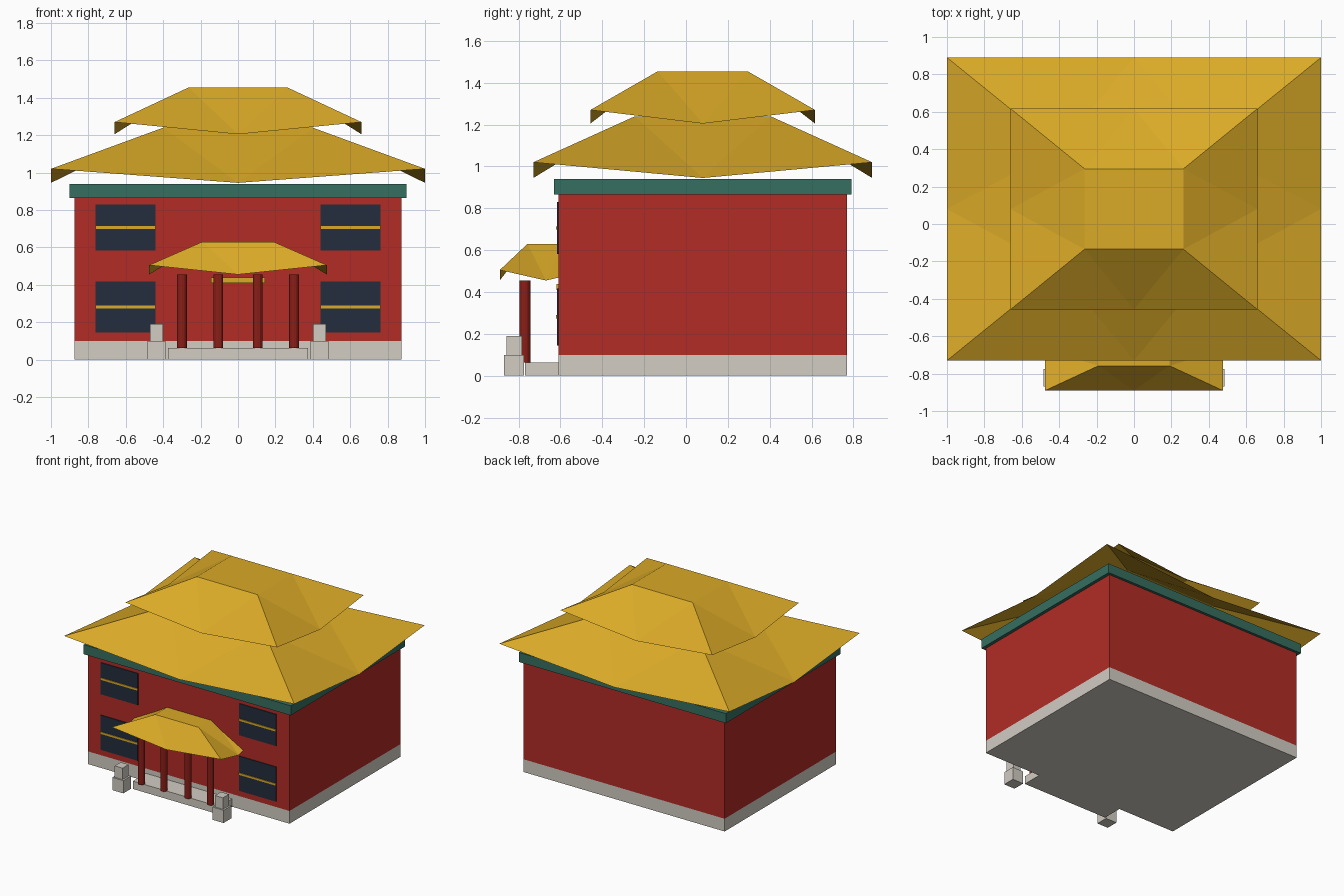
import bpy

cube = bpy.data.objects.get("Cube")
if cube:
    bpy.data.objects.remove(cube, do_unlink=True)


def material(name, rgb):
    m = bpy.data.materials.new(name)
    m.use_nodes = True
    col = (*rgb, 1)
    m.diffuse_color = col
    m.node_tree.nodes["Principled BSDF"].inputs["Base Color"].default_value = col
    return m


RED = material("wall red", (0.445, 0.025, 0.0185))
DARK_RED = material("column red", (0.262, 0.013, 0.009))
GOLD = material("roof gold", (0.70, 0.40, 0.02))
GREEN = material("beam green", (0.037, 0.156, 0.117))
STONE = material("pale stone", (0.645, 0.61, 0.55))
NAVY = material("window navy", (0.017, 0.027, 0.048))


def mesh_object(name, verts, faces, mat):
    me = bpy.data.meshes.new(name)
    me.from_pydata(verts, [], faces)
    me.materials.append(mat)
    ob = bpy.data.objects.new(name, me)
    bpy.context.collection.objects.link(ob)
    return ob


def box(name, x, y, z, mat):
    """Box from (min, max) ranges."""
    verts = [(a, b, c) for c in z for b in y for a in x]
    faces = [(0, 2, 3, 1), (4, 5, 7, 6), (0, 1, 5, 4),
             (1, 3, 7, 5), (3, 2, 6, 7), (2, 0, 4, 6)]
    return mesh_object(name, verts, faces, mat)


def hip_roof(name, cy, hx, hy, z_mid, z_corner, z_top):
    """Open hipped shell with raised corners and a flat top."""
    ring = [(-1, -1), (0, -1), (1, -1), (1, 0), (1, 1), (0, 1), (-1, 1), (-1, 0)]
    verts = [(u * hx, cy + v * hy, z_corner if u * v else z_mid) for u, v in ring]
    verts += [(u * hx * 0.4, cy + v * hy * 0.4, z_top) for u, v in ring[::2]]
    faces = [(8, 9, 10, 11)]
    for i in range(4):
        a, mid, b = 2 * i, 2 * i + 1, (2 * i + 2) % 8
        left, right = 8 + i, 8 + (i + 1) % 4
        faces += [(a, mid, left), (mid, right, left), (mid, b, right)]
    return mesh_object(name, verts, faces, GOLD)


# Main hall
FRONT, BACK = -0.61, 0.77
box("stone_base", (-0.875, 0.875), (FRONT, BACK), (0, 0.1), STONE)
box("hall_walls", (-0.875, 0.875), (FRONT, BACK), (0.1, 0.865), RED)
box("eave_beam", (-0.9, 0.9), (-0.63, 0.79), (0.865, 0.94), GREEN)

# Roofs
hip_roof("lower_roof", 0.08, 1.0, 0.81, 0.945, 1.02, 1.24)
hip_roof("upper_roof", 0.08, 0.66, 0.537, 1.205, 1.27, 1.455)
hip_roof("porch_roof", -0.67, 0.475, 0.22, 0.455, 0.505, 0.63)

# Windows with a gold crossbar
for side, s in (("left", 1), ("right", -1)):
    for level, z0, z1 in (("lower", 0.145, 0.417), ("upper", 0.582, 0.83)):
        x = sorted((s * 0.44, s * 0.763))
        mid = (z0 + z1) / 2
        box(f"{level}_window_{side}", x, (FRONT - 0.007, FRONT), (z0, z1), NAVY)
        box(f"{level}_window_bar_{side}", x, (FRONT - 0.012, FRONT - 0.007),
            (mid - 0.008, mid + 0.008), GOLD)

# Porch
box("door_lintel", (-0.145, 0.145), (FRONT - 0.009, FRONT), (0.41, 0.438), GOLD)
box("porch_step", (-0.375, 0.375), (-0.77, FRONT), (0, 0.062), STONE)
for i, x in enumerate((-0.3, -0.105, 0.105, 0.3)):
    bpy.ops.mesh.primitive_cylinder_add(vertices=12, radius=0.026, depth=0.393,
                                        location=(x, -0.77, 0.2585))
    col = bpy.context.object
    col.name = f"porch_column_{i + 1}"
    col.data.materials.append(DARK_RED)

# Guardian pedestals beside the step
for side, s in (("left", 1), ("right", -1)):
    for part, rx, ry, z in (("pedestal", 0.048, 0.048, (0, 0.1)),
                            ("pedestal_block", 0.034, 0.037, (0.1, 0.19))):
        cx = s * 0.436
        box(f"{part}_{side}", (cx - rx, cx + rx), (-0.822 - ry, -0.822 + ry), z, STONE)
